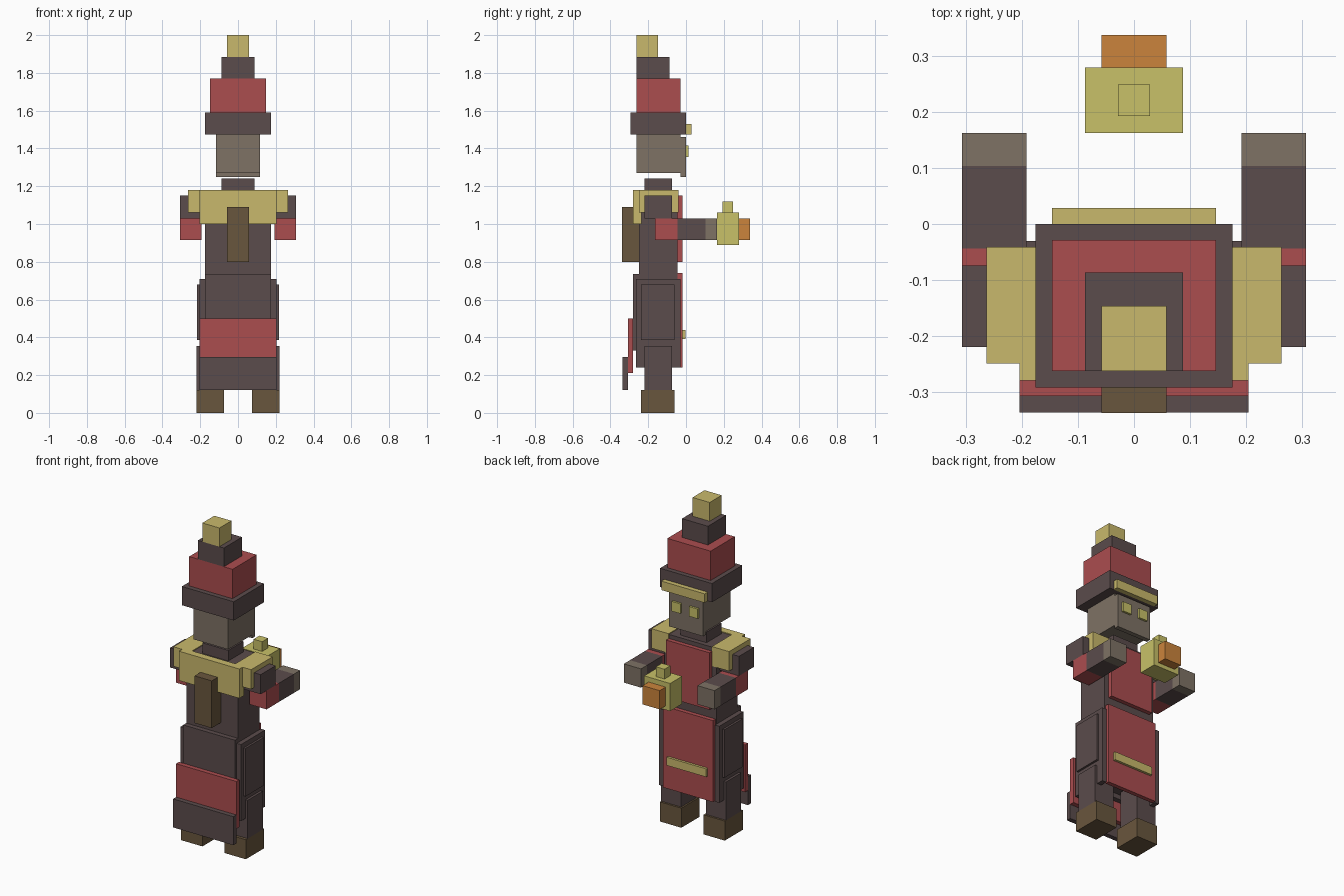
import bpy
import bmesh

cube = bpy.data.objects.get("Cube")
if cube:
    bpy.data.objects.remove(cube, do_unlink=True)


def material(name, hex_code):
    # Convert an sRGB hex colour to linear values
    rgb = [int(hex_code[i:i + 2], 16) / 255 for i in (0, 2, 4)]
    lin = [c / 12.92 if c < 0.04 else ((c + 0.055) / 1.055) ** 2.4 for c in rgb]
    mat = bpy.data.materials.new(name)
    mat.use_nodes = True
    mat.diffuse_color = (*lin, 1)
    mat.node_tree.nodes["Principled BSDF"].inputs["Base Color"].default_value = (*lin, 1)
    return mat


gold = material("pale gold", "C9B96C")
dark = material("dark cloth", "5B4C4C")
red = material("red cloth", "AB4D4F")
skin = material("taupe skin", "7E7265")
brown = material("brown leather", "69563D")
glow = material("lantern yellow", "C8C168")
orange = material("orange", "CB843C")


def box(name, mat, x, y, z):
    """Box from its (low, high) extents on each axis."""
    mesh = bpy.data.meshes.new(name)
    bm = bmesh.new()
    bmesh.ops.create_cube(bm, size=1)
    for v in bm.verts:
        v.co = [r[0] if c < 0 else r[1] for c, r in zip(v.co, (x, y, z))]
    bm.to_mesh(mesh)
    bm.free()
    mesh.materials.append(mat)
    obj = bpy.data.objects.new(name, mesh)
    bpy.context.collection.objects.link(obj)


def centred(name, mat, half_width, y, z):
    box(name, mat, (-half_width, half_width), y, z)


def pair(name, mat, x, y, z):
    box("left_" + name, mat, x, y, z)
    box("right_" + name, mat, (-x[1], -x[0]), y, z)


# Tall stepped hat
centred("hat_tip", gold, 0.058, (-0.263, -0.147), (1.885, 2.0))
centred("hat_upper", dark, 0.088, (-0.263, -0.087), (1.77, 1.885))
centred("hat_band", red, 0.147, (-0.263, -0.029), (1.59, 1.77))
centred("hat_brim", dark, 0.176, (-0.293, 0), (1.475, 1.59))
centred("hat_trim", gold, 0.147, (0, 0.029), (1.475, 1.53))

# Head and neck
centred("head", skin, 0.117, (-0.263, -0.029), (1.27, 1.475))
centred("face", skin, 0.117, (-0.029, 0), (1.25, 1.46))
pair("eye", glow, (0.029, 0.088), (-0.005, 0.013), (1.355, 1.415))
centred("neck", dark, 0.088, (-0.22, -0.074), (1.17, 1.24))

# Torso, collar and pack
centred("torso", dark, 0.176, (-0.25, -0.044), (0.36, 1.175))
centred("chest_panel", red, 0.147, (-0.044, -0.018), (0.8, 1.15))
centred("collar_back", gold, 0.205, (-0.28, -0.235), (1.0, 1.18))
pair("shoulder_pad", gold, (0.147, 0.264), (-0.25, -0.041), (1.06, 1.18))
centred("pack", brown, 0.058, (-0.338, -0.25), (0.8, 1.09))

# Layered robe skirt
centred("front_flap", red, 0.17, (-0.044, -0.018), (0.24, 0.74))
centred("flap_trim", gold, 0.135, (-0.02, -0.003), (0.39, 0.44))
centred("rear_flap", dark, 0.176, (-0.28, -0.25), (0.33, 0.735))
centred("rear_red_flap", red, 0.205, (-0.308, -0.28), (0.21, 0.5))
centred("rear_hem_flap", dark, 0.205, (-0.337, -0.308), (0.12, 0.295))
pair("side_panel", dark, (0.176, 0.205), (-0.264, -0.03), (0.24, 0.71))
pair("side_plate", dark, (0.205, 0.218), (-0.238, -0.062), (0.385, 0.68))

# Legs and shoes
pair("leg", dark, (0.085, 0.22), (-0.22, -0.074), (0.12, 0.355))
pair("shoe", brown, (0.075, 0.22), (-0.238, -0.062), (0, 0.12))

# Arms reaching forward
pair("upper_arm", dark, (0.176, 0.308), (-0.22, -0.074), (1.03, 1.15))
pair("sleeve", red, (0.192, 0.308), (-0.163, -0.044), (0.915, 1.03))
pair("forearm", dark, (0.192, 0.308), (-0.044, 0.104), (0.915, 1.03))
pair("hand", skin, (0.192, 0.308), (0.104, 0.163), (0.915, 1.03))

# Lantern held between the hands
centred("lantern", glow, 0.088, (0.163, 0.28), (0.89, 1.06))
centred("lantern_knob", glow, 0.029, (0.193, 0.25), (1.06, 1.12))
centred("lantern_spout", orange, 0.058, (0.28, 0.338), (0.915, 1.03))
